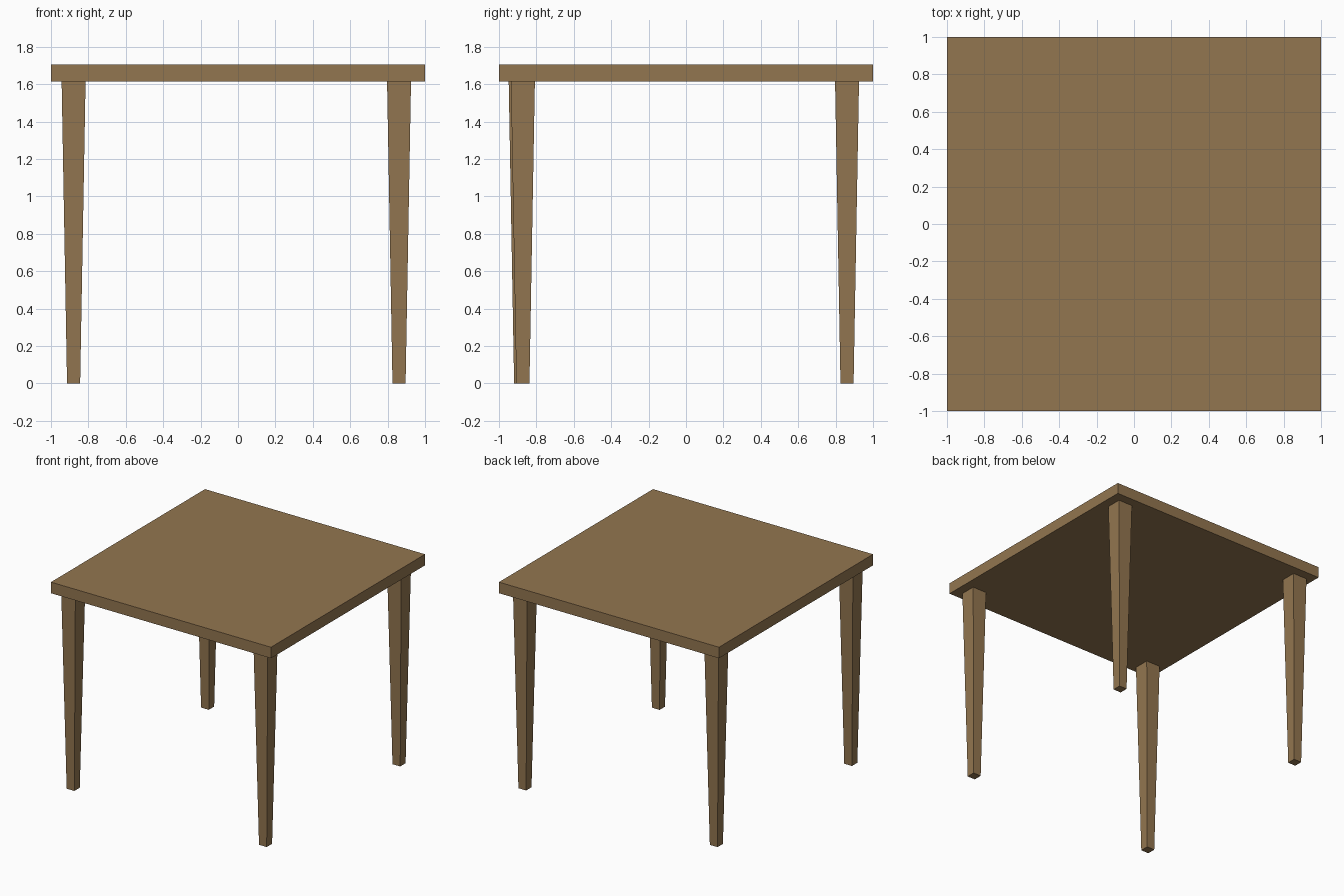
import bpy, bmesh

if "Cube" in bpy.data.objects:
    bpy.data.objects.remove(bpy.data.objects["Cube"])

wood = bpy.data.materials.new("wood")
wood.diffuse_color = (0.29, 0.18, 0.08, 1)
wood.use_nodes = True
wood.node_tree.nodes["Principled BSDF"].inputs["Base Color"].default_value = wood.diffuse_color

TOP_Z, UNDER_Z = 1.705, 1.614


def block(name, x, y, z0, z1, half_bottom, half_top):
    """Square block from z0 to z1, optionally tapered."""
    bm = bmesh.new()
    bmesh.ops.create_cube(bm, size=2)
    for v in bm.verts:
        half = half_top if v.co.z > 0 else half_bottom
        v.co = (x + v.co.x * half, y + v.co.y * half, z1 if v.co.z > 0 else z0)
    mesh = bpy.data.meshes.new(name)
    bm.to_mesh(mesh)
    bm.free()
    mesh.materials.append(wood)
    obj = bpy.data.objects.new(name, mesh)
    bpy.context.collection.objects.link(obj)
    return obj


# Square table top
block("table_top", 0, 0, UNDER_Z, TOP_Z, 1, 1)

# Four tapered legs, slightly uneven in placement
legs = {
    "front_left_leg": (-0.879, -0.884),
    "front_right_leg": (0.861, -0.872),
    "back_left_leg": (-0.879, 0.861),
    "back_right_leg": (0.861, 0.861),
}
for name, (x, y) in legs.items():
    block(name, x, y, 0, UNDER_Z, 0.035, 0.064)
